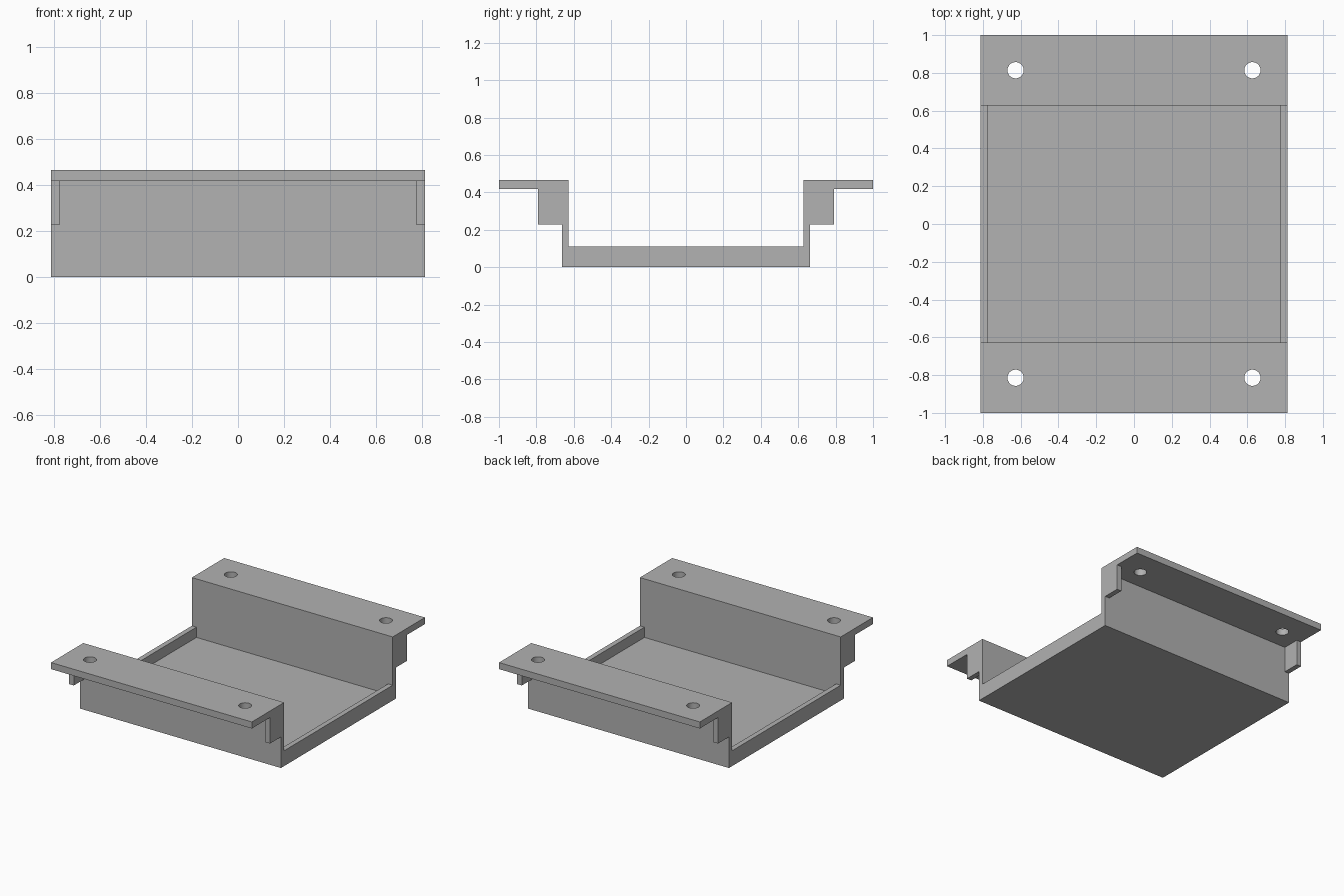
import bpy, bmesh
from mathutils import Matrix, Vector

default = bpy.data.objects.get("Cube")
if default:
    bpy.data.objects.remove(default, do_unlink=True)

# Main dimensions
HALF_X = 0.812
WALL = 0.037
INNER_Y, OUTER_Y = 0.627, 0.664
LIP_TOP = 0.112
STEP_Z, FLANGE_Z, TOP = 0.227, 0.417, 0.465
GUSSET_Y = 0.79
HOLE_X, HOLE_Y, HOLE_R = 0.627, 0.814, 0.043

grey = bpy.data.materials.new("plain grey")
grey.use_nodes = True
COLOUR = (0.445, 0.445, 0.445, 1)
grey.diffuse_color = COLOUR
grey.node_tree.nodes["Principled BSDF"].inputs["Base Color"].default_value = COLOUR


def make_object(name, bm):
    bmesh.ops.recalc_face_normals(bm, faces=bm.faces)
    mesh = bpy.data.meshes.new(name)
    bm.to_mesh(mesh)
    bm.free()
    mesh.materials.append(grey)
    obj = bpy.data.objects.new(name, mesh)
    bpy.context.collection.objects.link(obj)
    return obj


def box(name, low, high):
    low, high = Vector(low), Vector(high)
    bm = bmesh.new()
    bmesh.ops.create_cube(bm, size=1)
    for v in bm.verts:
        v.co = (low + high) / 2 + v.co * (high - low)
    return make_object(name, bm)


# Channel: folded side profile swept along x
half = [(OUTER_Y, 0), (OUTER_Y, FLANGE_Z), (1, FLANGE_Z),
        (1, TOP), (INNER_Y, TOP), (INNER_Y, WALL)]
profile = half + [(-y, z) for y, z in reversed(half)]
bm = bmesh.new()
face = bm.faces.new([bm.verts.new((-HALF_X, y, z)) for y, z in profile])
sweep = bmesh.ops.extrude_face_region(bm, geom=[face])
moved = [g for g in sweep["geom"] if isinstance(g, bmesh.types.BMVert)]
bmesh.ops.translate(bm, verts=moved, vec=(2 * HALF_X, 0, 0))
channel = make_object("mounting_channel", bm)

# Screw holes through both flanges
bm = bmesh.new()
for sx in (-1, 1):
    for sy in (-1, 1):
        bmesh.ops.create_cone(
            bm, cap_ends=True, segments=32, radius1=HOLE_R, radius2=HOLE_R, depth=0.2,
            matrix=Matrix.Translation((sx * HOLE_X, sy * HOLE_Y, TOP)))
cutter = make_object("hole_cutter", bm)
cutter.hide_render = True
cut = channel.modifiers.new("screw_holes", 'BOOLEAN')
cut.operation = 'DIFFERENCE'
cut.solver = 'EXACT'
cut.object = cutter
bpy.context.view_layer.objects.active = channel
channel.select_set(True)
bpy.ops.object.modifier_apply(modifier=cut.name)
bpy.data.objects.remove(cutter, do_unlink=True)
bpy.ops.object.shade_smooth_by_angle()

# End lips on the floor and gussets under the flanges
for side, sx in (("right", -1), ("left", 1)):
    x0, x1 = sorted((sx * (HALF_X - WALL), sx * HALF_X))
    box(side + "_floor_lip", (x0, -INNER_Y, WALL), (x1, INNER_Y, LIP_TOP))
    for end, sy in (("front", -1), ("back", 1)):
        y0, y1 = sorted((sy * OUTER_Y, sy * GUSSET_Y))
        box(f"{end}_{side}_gusset", (x0, y0, STEP_Z), (x1, y1, FLANGE_Z))
